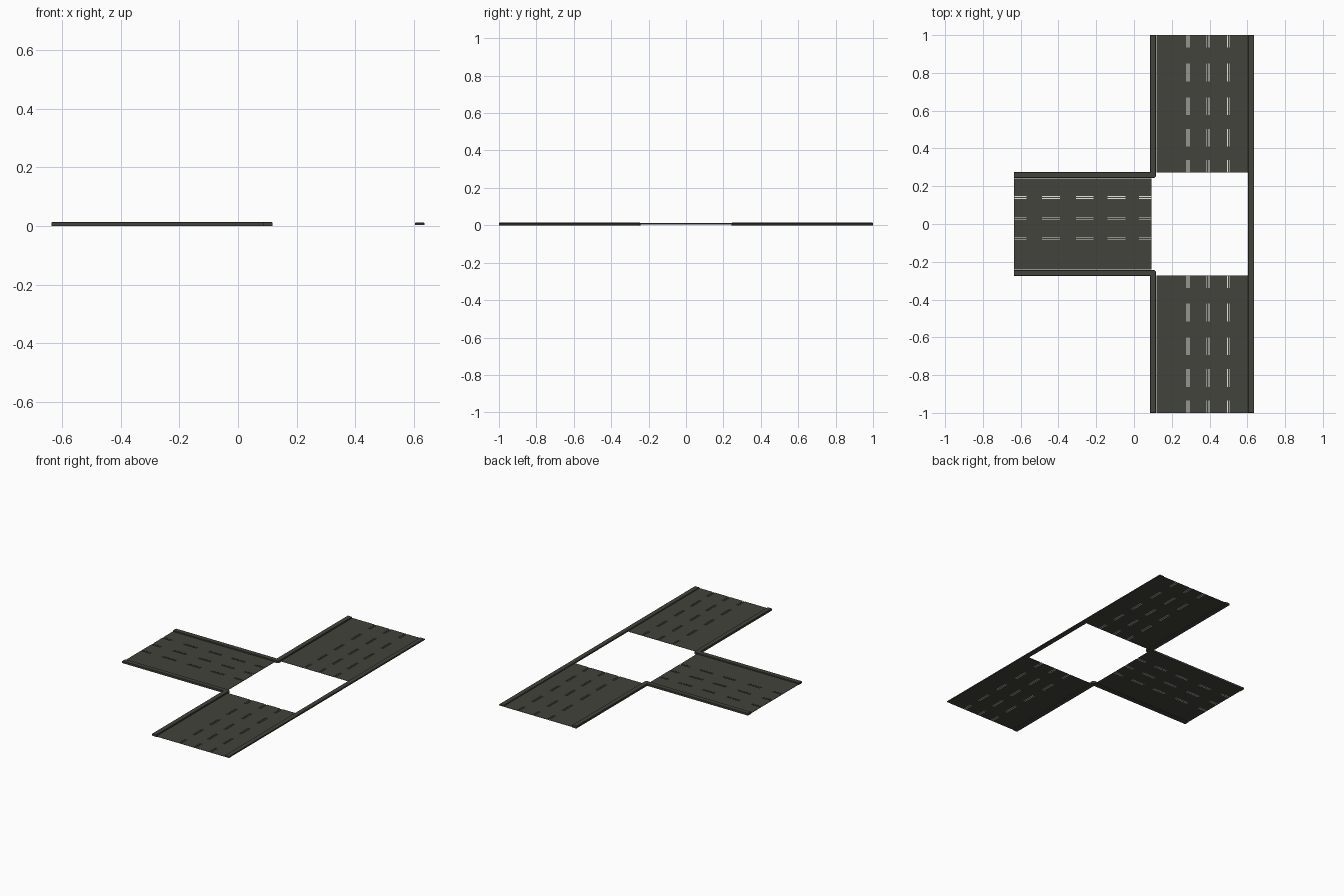
import bpy, bmesh, math
from mathutils import Matrix

if "Cube" in bpy.data.objects:
    bpy.data.objects.remove(bpy.data.objects["Cube"])


def material(name, rgb):
    m = bpy.data.materials.new(name)
    m.diffuse_color = (*rgb, 1)
    m.use_nodes = True
    m.node_tree.nodes["Principled BSDF"].inputs["Base Color"].default_value = m.diffuse_color
    return m


ASPHALT = material("dark asphalt", (0.056, 0.056, 0.045))
WHITE = material("lane white", (0.8, 0.8, 0.78))

LENGTH, HALF = 0.728, 0.242
LANES = (-0.075, 0.030, 0.140)                 # lane line offsets across the road
DASHES = ((0, 0.066), (0.15, 0.245), (0.33, 0.422), (0.496, 0.59), (0.662, LENGTH))
GAP, LINE = 0.0035, 0.004                      # each dash is a pair of thin lines
LINES = [(c + s * (GAP + LINE / 2) - LINE / 2, c + s * (GAP + LINE / 2) + LINE / 2)
         for c in LANES for s in (-1, 1)]


def finish(name, bm, mats):
    me = bpy.data.meshes.new(name)
    bm.to_mesh(me)
    bm.free()
    for m in mats:
        me.materials.append(m)
    ob = bpy.data.objects.new(name, me)
    bpy.context.collection.objects.link(ob)
    return ob


def road_sheet(name, z, slotted, place):
    """Flat sheet cut on the dash lines; dashes are open slots or white faces."""
    us = [u for d in DASHES for u in d]
    vs = sorted([-HALF, HALF] + [v for l in LINES for v in l])
    bm = bmesh.new()
    grid = [[bm.verts.new((u, v, z)) for v in vs] for u in us]
    for i in range(len(us) - 1):
        for j in range(len(vs) - 1):
            painted = i % 2 == 0 and j % 2 == 1
            if painted and slotted:
                continue
            f = bm.faces.new((grid[i][j], grid[i + 1][j], grid[i + 1][j + 1], grid[i][j + 1]))
            f.material_index = int(painted)
    bm.transform(place)
    return finish(name, bm, (ASPHALT, WHITE))


def curb(name, outline, z0, z1, flip=1):
    """Outline extruded upward with a small chamfer on the top edges."""
    bm = bmesh.new()
    face = bm.faces.new([bm.verts.new((x, y * flip, z0)) for x, y in outline])
    top = bmesh.ops.extrude_face_region(bm, geom=[face], use_keep_orig=True)
    verts = [g for g in top["geom"] if isinstance(g, bmesh.types.BMVert)]
    bmesh.ops.translate(bm, verts=verts, vec=(0, 0, z1 - z0))
    bmesh.ops.recalc_face_normals(bm, faces=bm.faces)
    edges = [e for e in bm.edges if all(v.co.z > z1 - 1e-5 for v in e.verts)]
    bmesh.ops.bevel(bm, geom=edges, offset=0.002, segments=1, affect='EDGES')
    return finish(name, bm, (ASPHALT,))


# three road arms: a closed lower sheet with paint, and a slotted sheet above it
turn = Matrix.Rotation(-math.pi / 2, 4, 'Z')
arms = {
    "side_road": Matrix.Translation((-0.636, 0, 0)),
    "back_road": Matrix.Translation((0.361, 1, 0)) @ turn,
    "front_road": Matrix.Translation((0.361, -0.272, 0)) @ turn,
}
for arm, place in arms.items():
    road_sheet(arm + "_base", 0.0025, False, place)
    road_sheet(arm + "_surface", 0.0065, True, place)

# L-shaped curbs with a rounded corner, mirrored front to back
corner = [(0.100 + 0.017 * math.cos(a), 0.260 + 0.017 * math.sin(a))
          for a in (math.radians(-90 + 15 * k) for k in range(7))]
outline = [(-0.636, 0.243)] + corner + [(0.117, 1), (0.085, 1), (0.085, 0.275), (-0.636, 0.275)]
curb("back_corner_curb", outline, 0, 0.0137)
curb("front_corner_curb", outline, 0, 0.0137, -1)

# straight curb along the far side
curb("straight_curb", [(0.604, -1), (0.636, -1), (0.636, 1), (0.604, 1)], 0.003, 0.0115)
